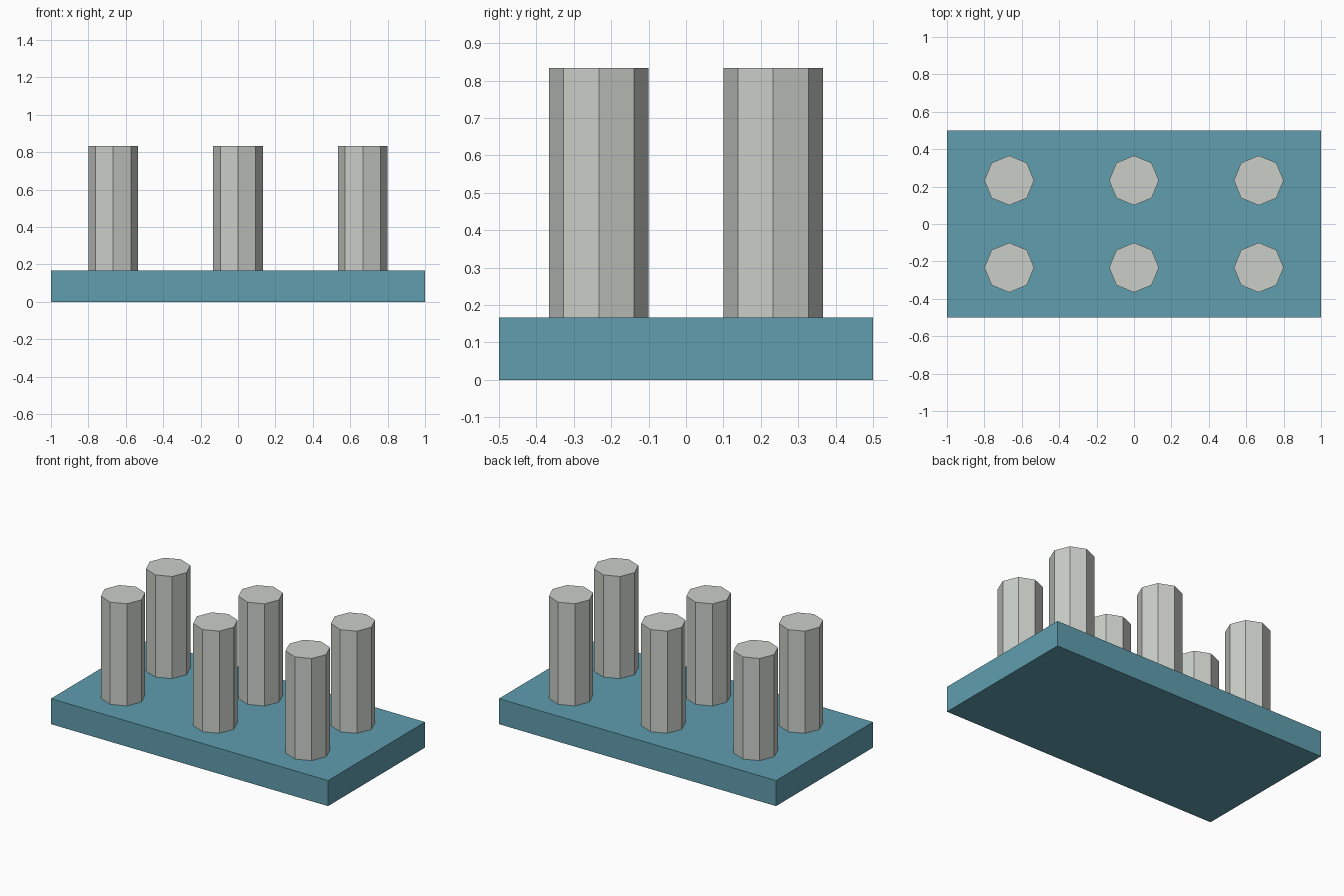
import bpy

cube = bpy.data.objects.get("Cube")
if cube:
    bpy.data.objects.remove(cube, do_unlink=True)


def make_material(name, rgb):
    mat = bpy.data.materials.new(name)
    mat.use_nodes = True
    color = (*rgb, 1)
    mat.diffuse_color = color
    mat.node_tree.nodes["Principled BSDF"].inputs["Base Color"].default_value = color
    return mat


def finish(name, mat):
    obj = bpy.context.object
    obj.name = name
    obj.data.materials.append(mat)
    return obj


teal = make_material("teal", (0.115, 0.34, 0.425))
light_grey = make_material("light grey", (0.59, 0.615, 0.575))

BASE_H = 1 / 6
PEG_H = 2 / 3
PEG_R = 0.133

# Base slab
bpy.ops.mesh.primitive_cube_add(size=1, location=(0, 0, BASE_H / 2))
base = finish("base_plate", teal)
base.scale = (2, 1, BASE_H)
bpy.ops.object.transform_apply(location=False, rotation=False, scale=True)

# Two rows of three octagonal pegs, standing on the slab
for row, y in (("front", -0.233), ("back", 0.233)):
    for side, x in (("right", -0.667), ("middle", 0), ("left", 0.667)):
        bpy.ops.mesh.primitive_cylinder_add(
            vertices=8, radius=PEG_R, depth=PEG_H,
            location=(x, y, BASE_H + PEG_H / 2))
        finish(f"peg_{row}_{side}", light_grey)
